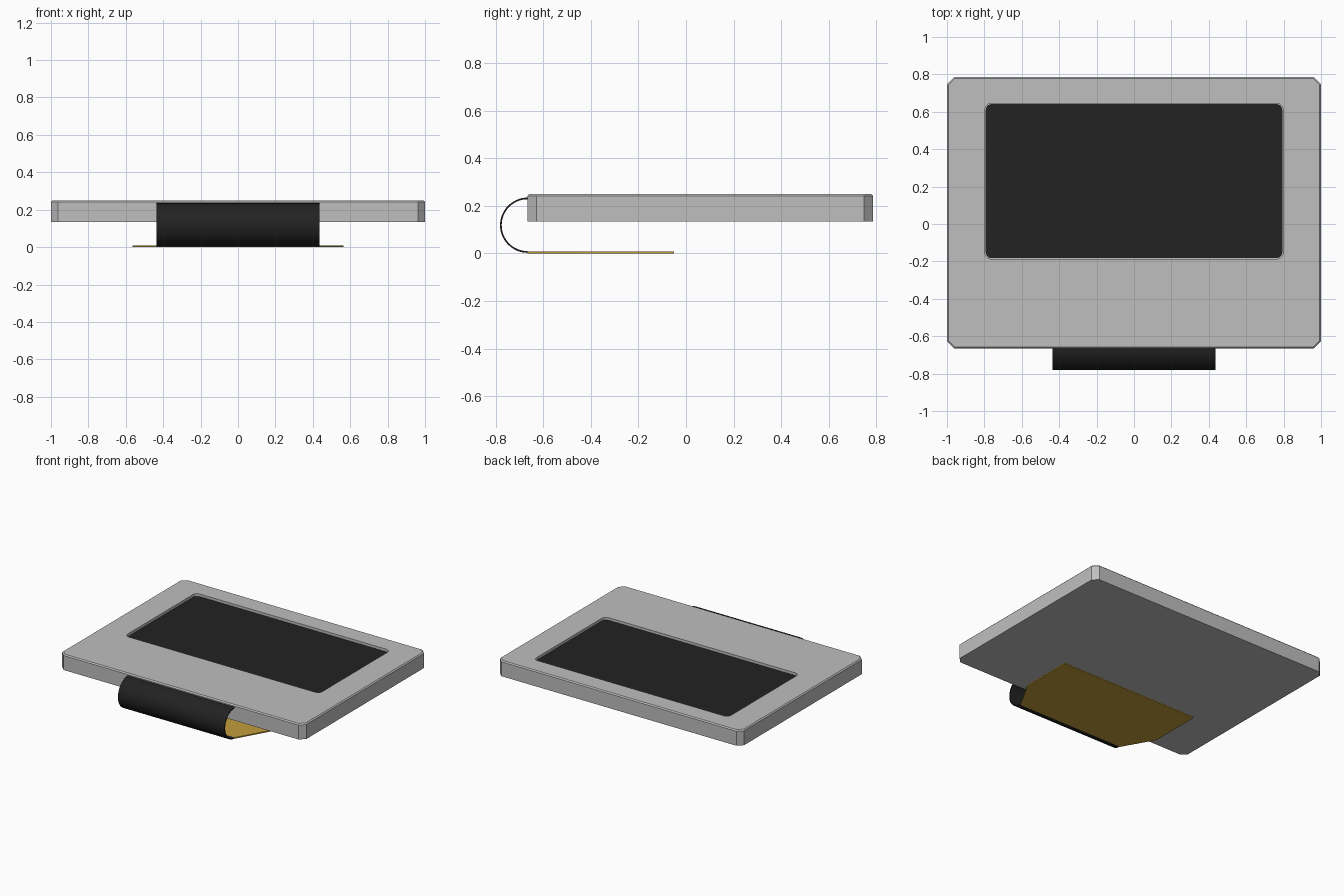
import bpy, bmesh, math

cube = bpy.data.objects.get("Cube")
if cube:
    bpy.data.objects.remove(cube, do_unlink=True)


def material(name, rgb, rough=0.6):
    m = bpy.data.materials.new(name)
    m.use_nodes = True
    m.diffuse_color = (*rgb, 1)
    bsdf = m.node_tree.nodes["Principled BSDF"]
    bsdf.inputs["Base Color"].default_value = (*rgb, 1)
    bsdf.inputs["Roughness"].default_value = rough
    return m


GREY = material("light grey plastic", (0.52, 0.52, 0.52))
BLACK = material("black", (0.016, 0.016, 0.016))
GOLD = material("gold film", (0.54, 0.34, 0.045))


def finish(name, bm, mat):
    bmesh.ops.recalc_face_normals(bm, faces=bm.faces)
    mesh = bpy.data.meshes.new(name)
    bm.to_mesh(mesh)
    bm.free()
    mesh.materials.append(mat)
    ob = bpy.data.objects.new(name, mesh)
    bpy.context.collection.objects.link(ob)
    return ob


def corner_rect(x, y0, y1, r, steps):
    """Rectangle outline with cut (steps=1) or rounded corners."""
    pts = []
    corners = [(x - r, y1 - r), (-x + r, y1 - r), (-x + r, y0 + r), (x - r, y0 + r)]
    for i, (cx, cy) in enumerate(corners):
        for k in range(steps + 1):
            a = math.pi / 2 * (i + k / steps)
            pts.append((cx + r * math.cos(a), cy + r * math.sin(a)))
    return pts


def ring(bm, pts, z):
    return [bm.verts.new((x, y, z)) for x, y in pts]


def walls(bm, a, b):
    n = len(a)
    for i in range(n):
        bm.faces.new((a[i], a[(i + 1) % n], b[(i + 1) % n], b[i]))


def prism(name, pts, z0, z1, mat):
    bm = bmesh.new()
    low, high = ring(bm, pts, z0), ring(bm, pts, z1)
    bm.faces.new(low)
    bm.faces.new(high)
    walls(bm, low, high)
    return finish(name, bm, mat)


# Housing: slab with cut corners, bevelled top rim and a sunken window
Y0, Y1, Z0, Z1 = -0.665, 0.785, 0.135, 0.25
RIM, FLOOR = 0.008, 0.228
bm = bmesh.new()
bottom = ring(bm, corner_rect(1.0, Y0, Y1, 0.037, 1), Z0)
shoulder = ring(bm, corner_rect(1.0, Y0, Y1, 0.037, 1), Z1 - RIM)
top = ring(bm, corner_rect(1.0 - RIM, Y0 + RIM, Y1 - RIM, 0.034, 1), Z1)
window = corner_rect(0.797, -0.187, 0.645, 0.035, 6)
lip = ring(bm, window, Z1)
floor = ring(bm, window, FLOOR)
bm.faces.new(bottom)
bm.faces.new(floor)
walls(bm, bottom, shoulder)
walls(bm, shoulder, top)
walls(bm, lip, floor)

# Top face around the window: each quarter joins two cut corners to one rounded corner
n = 7
for i in range(4):
    j = (i + 1) % 4
    arc = lip[i * n:(i + 1) * n]
    bm.faces.new([top[2 * i], top[2 * i + 1]] + arc[::-1])
    bm.faces.new([top[2 * i + 1], top[2 * j], lip[j * n], arc[-1]])
finish("housing", bm, GREY)

# Display panel lying in the window
prism("display_panel", corner_rect(0.793, -0.183, 0.641, 0.032, 6), FLOOR, FLOOR + 0.005, BLACK)

# Ribbon cable curling from the front edge to underneath
R, T, CZ, W, N = 0.116, 0.007, 0.1185, 0.437, 32
arc = [math.pi / 2 + math.pi * k / N for k in range(N + 1)]
section = [(Y0 + R * math.cos(a), CZ + R * math.sin(a)) for a in arc]
section += [(Y0 + (R - T) * math.cos(a), CZ + (R - T) * math.sin(a)) for a in reversed(arc)]
bm = bmesh.new()
ends = [[bm.verts.new((x, y, z)) for y, z in section] for x in (-W, W)]
walls(bm, *ends)
for e in ends:
    for k in range(N):
        bm.faces.new((e[k], e[k + 1], e[-2 - k], e[-1 - k]))
ribbon = finish("ribbon_cable", bm, BLACK)
bpy.context.view_layer.objects.active = ribbon
ribbon.select_set(True)
bpy.ops.object.shade_smooth_by_angle(angle=math.radians(35))
ribbon.select_set(False)

# Contact tail: flat film under the housing that widens towards the back
half = [(W, Y0), (0.565, -0.44), (0.565, -0.05)]
prism("contact_tail", half + [(-x, y) for x, y in reversed(half)], 0.0, 0.009, GOLD)
